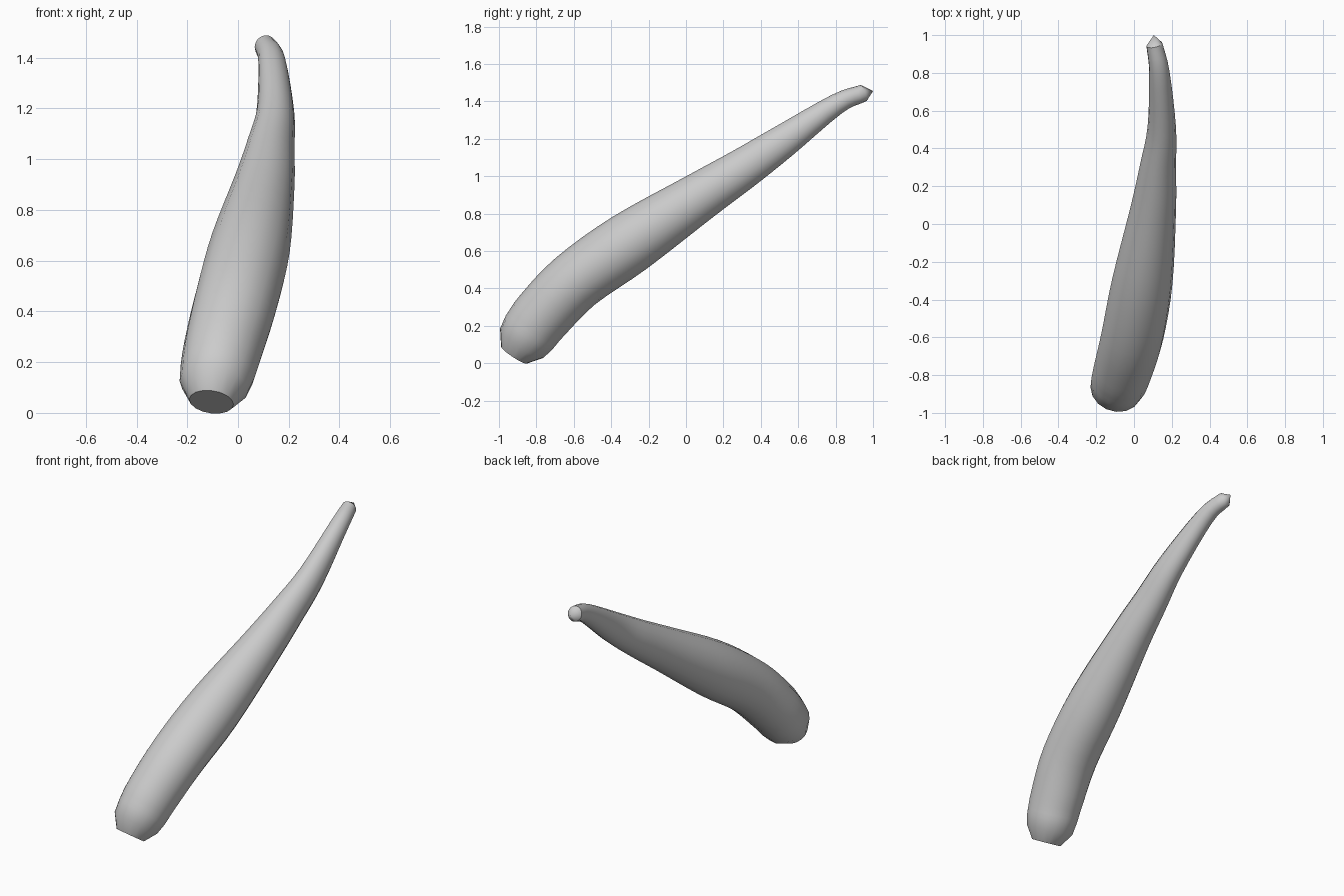
import bpy, bmesh, math
from mathutils import Vector

if "Cube" in bpy.data.objects:
    bpy.data.objects.remove(bpy.data.objects["Cube"], do_unlink=True)

SIDES = 16
STEPS = 4

# Centre line stations: x, y, z, sideways radius, upright radius
rounded_end = [(-.105, -.92, .043, .088, .082), (-.095, -.878, .107, .137, .14)]
body = [
    (-.08, -.838, .165, .149, .154),
    (-.057, -.765, .26, .157, .16),
    (-.008, -.59, .44, .165, .163),
    (.045, -.30, .645, .16, .166),
    (.102, .08, .895, .121, .13),
    (.127, .305, 1.04, .096, .11),
    (.147, .515, 1.183, .075, .09),
    (.134, .805, 1.385, .054, .056),
    (.108, .95, 1.445, .043, .046),
]
tip_point = Vector((.105, 1.0, 1.455))


def smooth_path(points, steps):
    """Catmull-Rom interpolation through the stations."""
    p = [Vector(q) for q in points]
    p = [2 * p[0] - p[1]] + p + [2 * p[-1] - p[-2]]
    out = []
    for i in range(1, len(p) - 2):
        a, b, c, d = p[i - 1:i + 3]
        for k in range(steps):
            t = k / steps
            out.append(b + (c - a) * t / 2 + (2 * a - 5 * b + 4 * c - d) * t * t / 2
                       + (3 * b - a - 3 * c + d) * t ** 3 / 2)
    return out + [p[-2]]


stations = [Vector(s) for s in rounded_end] + smooth_path(body, STEPS)
centres = [Vector(s[:3]) for s in stations]

# Loft elliptical rings square to the centre line
bm = bmesh.new()
rings = []
for i, (s, c) in enumerate(zip(stations, centres)):
    ahead = centres[min(i + 1, len(centres) - 1)]
    behind = centres[max(i - 1, 0)]
    along = (ahead - behind).normalized()
    side = (Vector((1, 0, 0)) - along * along.x).normalized()
    up = side.cross(along)
    ring = []
    for k in range(SIDES):
        a = math.tau * k / SIDES
        ring.append(bm.verts.new(c + side * s[3] * math.cos(a) + up * s[4] * math.sin(a)))
    rings.append(ring)
for low, high in zip(rings, rings[1:]):
    for k in range(SIDES):
        n = (k + 1) % SIDES
        bm.faces.new((low[k], low[n], high[n], high[k]))

# Flat base and pointed tip
bm.faces.new(rings[0])
tip = bm.verts.new(tip_point)
for k in range(SIDES):
    bm.faces.new((rings[-1][k], rings[-1][(k + 1) % SIDES], tip))
bmesh.ops.recalc_face_normals(bm, faces=bm.faces)

mesh = bpy.data.meshes.new("tapered_horn")
bm.to_mesh(mesh)
bm.free()
horn = bpy.data.objects.new("tapered_horn", mesh)
bpy.context.collection.objects.link(horn)

# Plain grey material
grey = bpy.data.materials.new("light_grey")
grey.use_nodes = True
colour = (.6, .6, .6, 1)
grey.diffuse_color = colour
grey.node_tree.nodes["Principled BSDF"].inputs["Base Color"].default_value = colour
mesh.materials.append(grey)

# Smooth body with crisp base and tip edges
bpy.ops.object.select_all(action='DESELECT')
horn.select_set(True)
bpy.context.view_layer.objects.active = horn
bpy.ops.object.shade_smooth_by_angle(angle=math.radians(35))
